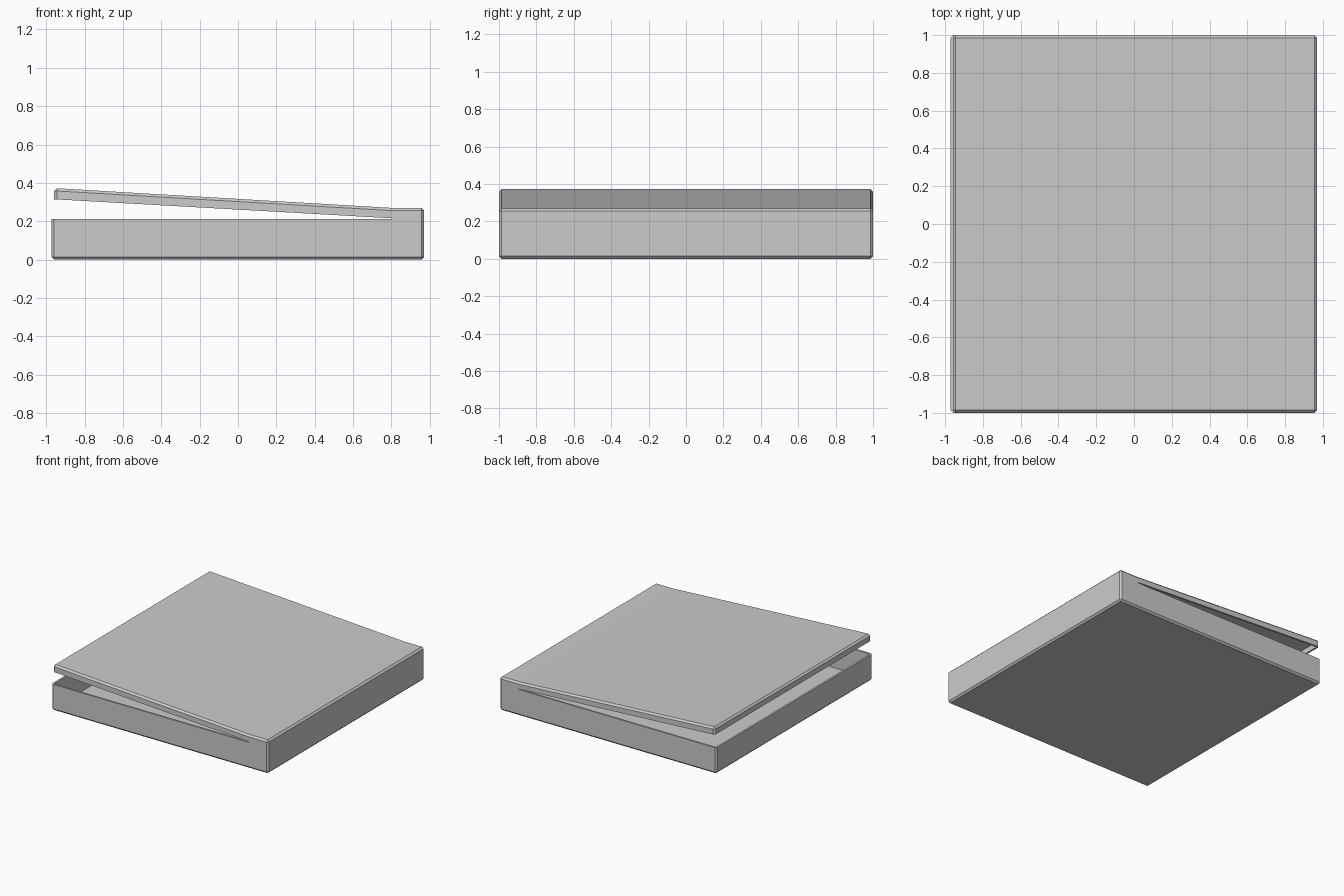
import bpy, bmesh

if "Cube" in bpy.data.objects:
    bpy.data.objects.remove(bpy.data.objects["Cube"])

W = 0.015   # wall thickness
B = 0.014   # chamfer width


def prism(name, profile, half_y, chamfer=0.0):
    """Extrude an (x, z) profile along y, optionally chamfering its sharp edges."""
    bm = bmesh.new()
    face = bm.faces.new([bm.verts.new((x, -half_y, z)) for x, z in profile])
    ext = bmesh.ops.extrude_face_region(bm, geom=[face])
    moved = [v for v in ext["geom"] if isinstance(v, bmesh.types.BMVert)]
    bmesh.ops.translate(bm, verts=moved, vec=(0, 2 * half_y, 0))
    bmesh.ops.recalc_face_normals(bm, faces=bm.faces)
    if chamfer:
        sharp = [e for e in bm.edges if e.calc_face_angle(0) > 0.6]
        bmesh.ops.bevel(bm, geom=sharp, offset=chamfer, segments=1,
                        profile=0.5, affect='EDGES')
    mesh = bpy.data.meshes.new(name)
    bm.to_mesh(mesh)
    bm.free()
    ob = bpy.data.objects.new(name, mesh)
    bpy.context.collection.objects.link(ob)
    return ob


def cut(target, cutter):
    """Subtract the cutter from the target and remove it."""
    mod = target.modifiers.new("cut", 'BOOLEAN')
    mod.operation = 'DIFFERENCE'
    mod.solver = 'EXACT'
    mod.object = cutter
    bpy.context.view_layer.objects.active = target
    bpy.ops.object.modifier_apply(modifier=mod.name)
    bpy.data.objects.remove(cutter)


# Box with its lid ajar, as one closed outline
box = prism("hinged_box", [(-0.972, 0), (0.97, 0), (0.97, 0.27), (0.80, 0.27),
                           (-0.958, 0.373), (-0.958, 0.315), (-0.972, 0.212)],
            1.0, B)

# Hollow inside of tray and lid
cut(box, prism("hollow", [(-0.972 + W, W), (0.97 - W, W), (0.97 - W, 0.27 - W),
                          (0.80, 0.27 - W), (-0.958 + W, 0.372 - W),
                          (-0.958 + W, 0.315), (-0.972 + W, 0.212)], 1.0 - W))

# Wedge-shaped opening between tray and lid
cut(box, prism("opening", [(0.80, 0.212), (0.80, 0.216), (-1.10, 0.323),
                           (-1.10, 0.212)], 1.2))
